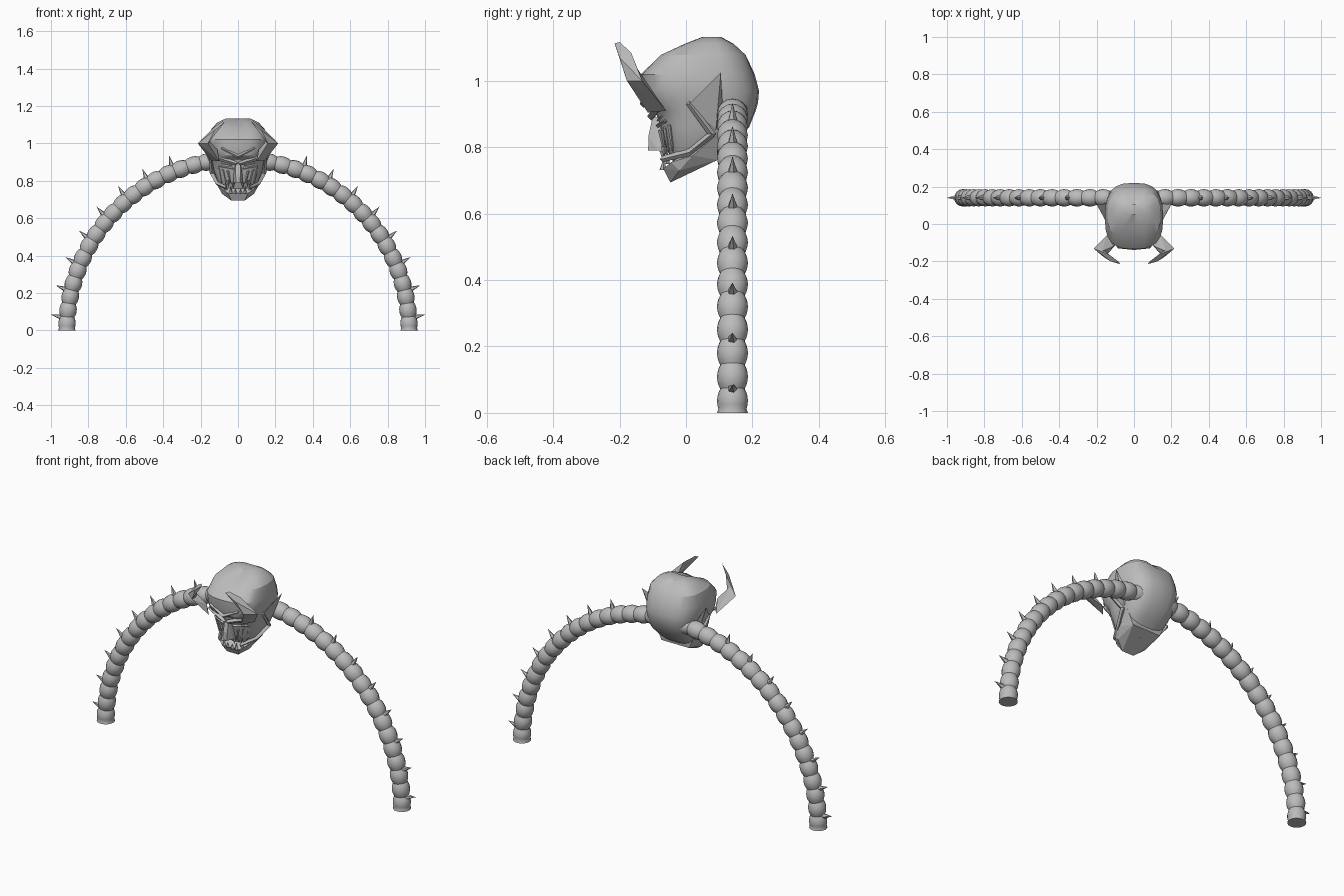
import bpy, bmesh, math
from mathutils import Vector, Matrix

old = bpy.data.objects.get("Cube")
if old:
    bpy.data.objects.remove(old)

grey = bpy.data.materials.new("stone grey")
grey.use_nodes = True
colour = (0.5, 0.5, 0.5, 1)
grey.diffuse_color = colour
grey.node_tree.nodes["Principled BSDF"].inputs["Base Color"].default_value = colour


def finish(name, bm, mirror=False, smooth=None):
    bmesh.ops.recalc_face_normals(bm, faces=bm.faces)
    me = bpy.data.meshes.new(name)
    bm.to_mesh(me)
    bm.free()
    me.materials.append(grey)
    ob = bpy.data.objects.new(name, me)
    bpy.context.collection.objects.link(ob)
    if mirror:
        ob.modifiers.new("mirror", "MIRROR")
    if smooth:
        bpy.ops.object.select_all(action="DESELECT")
        ob.select_set(True)
        bpy.context.view_layer.objects.active = ob
        bpy.ops.object.shade_smooth_by_angle(angle=math.radians(smooth))
    return ob


def loft(bm, rings):
    rows = [[bm.verts.new(p) for p in ring] for ring in rings]
    n = len(rows[0])
    for a, b in zip(rows, rows[1:]):
        for i in range(n):
            j = (i + 1) % n
            bm.faces.new((a[i], a[j], b[j], b[i]))
    bm.faces.new(rows[0])
    bm.faces.new(rows[-1])


def hulls(name, *groups, centred=False):
    """Faceted convex chunks; mirrored pair, or one chunk spanning the middle."""
    bm = bmesh.new()
    for pts in groups:
        if centred:
            pts = list(pts) + [(-x, y, z) for x, y, z in pts if x]
        vs = [bm.verts.new(p) for p in pts]
        out = bmesh.ops.convex_hull(bm, input=vs)
        loose = {g for g in out["geom_interior"] + out["geom_unused"]
                 if isinstance(g, bmesh.types.BMVert)}
        bmesh.ops.delete(bm, geom=list(loose), context="VERTS")
    return finish(name, bm, mirror=not centred)


def bar(a, b, r1, r2):
    """Corner points of a tapering bar, for a hull."""
    return [Vector(p) + Vector(o) * r for p, r in ((a, r1), (b, r2))
            for o in ((1, 0, 0), (-1, 0, 0), (0, 1, 0), (0, -1, 0), (0, 0, 1), (0, 0, -1))]


# Beaded arch arms
R, Y, STEP, SUB = 0.915, 0.14, math.radians(4.55), 6
rings = []
for k in range(19 * SUB + 1):
    a = k / SUB * STEP
    phase = 0.5 if k == 0 else (k % SUB) / SUB
    r = 0.037 + 0.0095 * math.sin(math.pi * phase) ** 0.8
    out = Vector((math.cos(a), 0, math.sin(a)))
    rings.append([out * (R + r * math.cos(t)) + Vector((0, Y + r * math.sin(t), 0))
                  for t in (math.tau * i / 16 for i in range(16))])
bm = bmesh.new()
loft(bm, rings)
finish("beaded_arms", bm, mirror=True, smooth=40)

# Spikes along the outside of the arms
bm = bmesh.new()
for k in range(8):
    a = STEP * (2 * k + 1)
    place = (Matrix.Rotation(-a, 4, "Y") @ Matrix.Translation((R + 0.058, Y, 0))
             @ Matrix.Rotation(math.radians(82), 4, "Y"))
    bmesh.ops.create_cone(bm, cap_ends=True, segments=5, radius1=0.017, radius2=0,
                          depth=0.064, matrix=place)
finish("arm_spikes", bm, mirror=True)

# Skull: height, front, back, half width
sections = [(0.74, -0.03, 0.05, 0.07), (0.80, -0.062, 0.13, 0.112), (0.86, -0.078, 0.19, 0.132),
            (0.91, -0.092, 0.21, 0.143), (0.935, -0.122, 0.217, 0.148), (0.97, -0.132, 0.22, 0.154),
            (1.02, -0.135, 0.207, 0.156), (1.078, -0.08, 0.183, 0.142),
            (1.112, -0.005, 0.145, 0.11), (1.133, 0.05, 0.105, 0.065)]
rings = []
for z, front, back, w in sections:
    ring = []
    for i in range(24):
        t = math.tau * i / 24
        c, s = math.cos(t), math.sin(t)
        x = math.copysign(abs(c) ** 0.72, c) * w
        y = (front + back) / 2 + math.copysign(abs(s) ** 0.72, s) * (back - front) / 2
        dip = 0.012 if i in (6, 18) and z > 1.05 else 0
        ring.append((x, y, z - dip))
    rings.append(ring)
bm = bmesh.new()
loft(bm, rings)
finish("skull", bm, smooth=28)

# Lower jaw with a faceted chin
hulls("jaw", [(0.035, -0.047, 0.694), (0.055, -0.068, 0.735), (0.085, -0.045, 0.755),
              (0.085, -0.02, 0.73), (0.085, 0.095, 0.762), (0.122, 0.095, 0.84),
              (0.11, 0.02, 0.775), (0.05, 0.1, 0.8)], centred=True)

# Cheek guards running from ears down to the mouth
hulls("cheek_guards",
      bar((0.146, 0.01, 0.93), (0.138, 0.078, 0.84), 0.010, 0.013),
      bar((0.138, 0.078, 0.84), (0.108, 0.01, 0.785), 0.013, 0.012),
      bar((0.108, 0.01, 0.785), (0.066, -0.07, 0.765), 0.012, 0.009))

# Swept ear fins
hulls("ear_fins", [(0.2, 0.105, 1.025), (0.148, 0.01, 0.93), (0.135, 0.09, 0.85),
                   (0.13, 0.03, 0.92), (0.14, 0.11, 0.93)])

# Horns: outward root, then a blade turning in to the tip
elbow = [(0.215, -0.132, 1.0), (0.16, -0.178, 1.0), (0.17, -0.145, 1.035), (0.17, -0.13, 0.965)]
hulls("horns",
      elbow + [(0.1, -0.115, 0.905), (0.145, -0.06, 0.91), (0.11, -0.12, 0.965)],
      elbow + [(0.125, -0.2, 1.07), (0.13, -0.165, 1.085)],
      [(0.125, -0.2, 1.07), (0.13, -0.165, 1.085), (0.16, -0.178, 1.0), (0.17, -0.145, 1.035),
       (0.072, -0.215, 1.113), (0.085, -0.2, 1.117)])

# Forehead crest and angry brow ridges
hulls("forehead_crest", bar((0, -0.128, 0.93), (0.085, -0.122, 0.972), 0.011, 0.008))
hulls("brows", bar((0.012, -0.105, 0.893), (0.115, -0.08, 0.925), 0.012, 0.014))

# Narrow eyes and lower lids
hulls("eyes", bar((0.035, -0.085, 0.882), (0.085, -0.07, 0.893), 0.004, 0.006))
hulls("lower_lids", bar((0.03, -0.084, 0.866), (0.1, -0.062, 0.878), 0.007, 0.006))

# Nose wedge
hulls("nose", [(0.012, -0.1, 0.895), (0.013, -0.113, 0.835), (0.026, -0.085, 0.79),
               (0.01, -0.114, 0.79), (0.02, -0.06, 0.88), (0.025, -0.05, 0.79)], centred=True)

# Cheek slashes
for i, x in enumerate((0.055, 0.08, 0.102)):
    hulls(f"cheek_slash_{i + 1}",
          bar((x, -0.076 + i * 0.014, 0.85 + i * 0.008), (x - 0.014, -0.066 + i * 0.013, 0.79), 0.008, 0.003))

# Teeth: lower row up, upper row down
bm = bmesh.new()
for x, y, z, h, up in ((0.014, -0.07, 0.745, 0.026, 1), (0.038, -0.068, 0.752, 0.04, 1),
                       (0.066, -0.058, 0.775, 0.05, 1), (0.026, -0.07, 0.775, 0.028, -1),
                       (0.052, -0.066, 0.785, 0.036, -1)):
    turn = Matrix.Rotation(0 if up > 0 else math.pi, 4, "X")
    bmesh.ops.create_cone(bm, cap_ends=True, segments=4, radius1=0.01, radius2=0, depth=h,
                          matrix=Matrix.Translation((x, y, z)) @ turn)
finish("teeth", bm, mirror=True)
